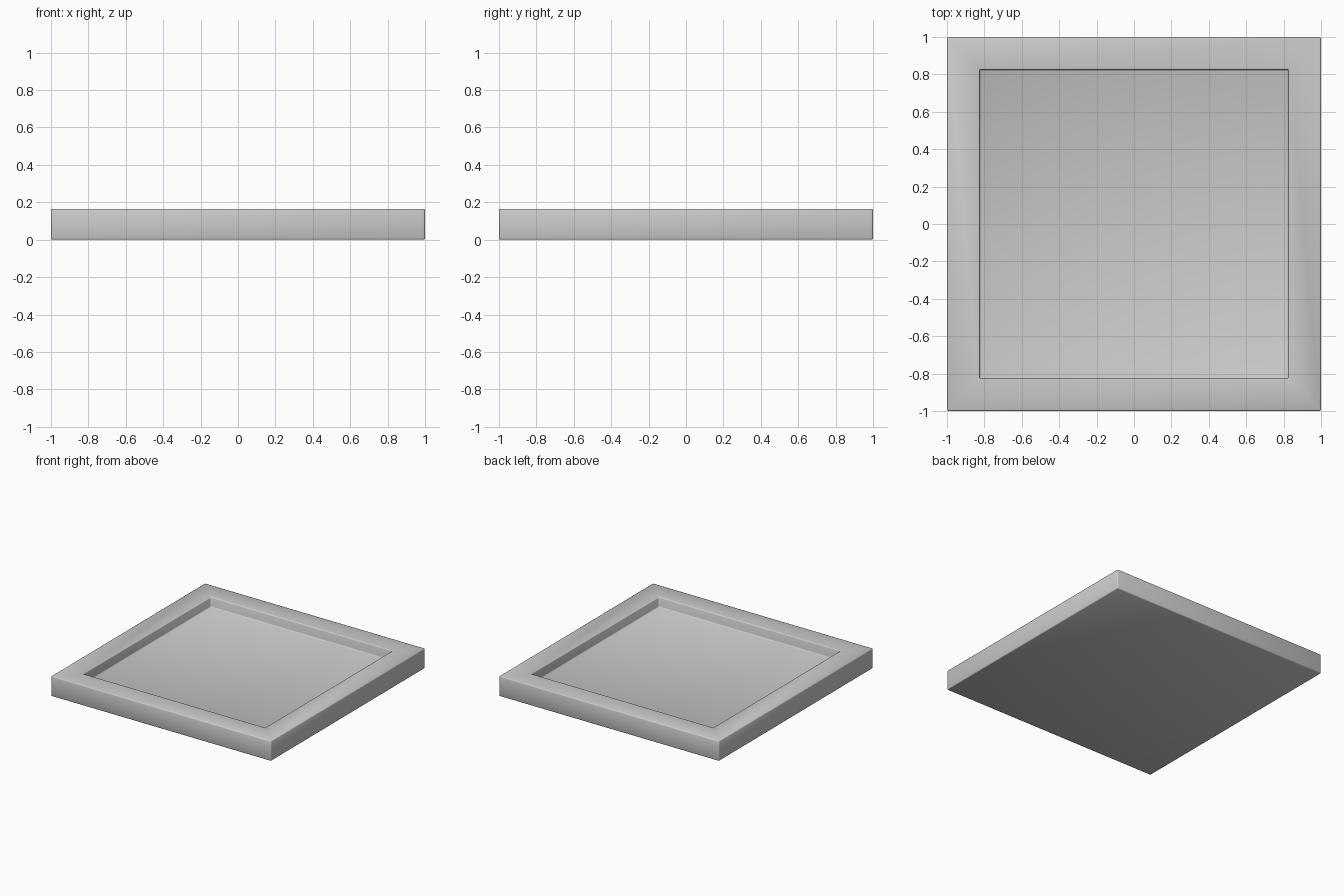
import bpy
import bmesh
import math

default = bpy.data.objects.get("Cube")
if default:
    bpy.data.objects.remove(default, do_unlink=True)

HEIGHT = 0.165
RIM = 0.175
DEPTH = 0.083

# Plain grey material
grey = bpy.data.materials.new("light_grey")
grey.use_nodes = True
colour = (0.6, 0.6, 0.6, 1)
grey.diffuse_color = colour
grey.node_tree.nodes["Principled BSDF"].inputs["Base Color"].default_value = colour

# Square slab
bm = bmesh.new()
bmesh.ops.create_cube(bm, size=1)
bmesh.ops.scale(bm, vec=(2, 2, HEIGHT), verts=bm.verts)
bmesh.ops.translate(bm, vec=(0, 0, HEIGHT / 2), verts=bm.verts)

# Recessed floor: inset the top for the rim, then sink it
bm.normal_update()
top = max(bm.faces, key=lambda f: f.calc_center_median().z)
bmesh.ops.inset_region(bm, faces=[top], thickness=RIM, use_even_offset=True)
extruded = bmesh.ops.extrude_discrete_faces(bm, faces=[top])["faces"]
bmesh.ops.translate(bm, vec=(0, 0, -DEPTH), verts=extruded[0].verts)
bmesh.ops.recalc_face_normals(bm, faces=bm.faces)

mesh = bpy.data.meshes.new("square_tray")
bm.to_mesh(mesh)
bm.free()
tray = bpy.data.objects.new("square_tray", mesh)
bpy.context.collection.objects.link(tray)
mesh.materials.append(grey)

# Slightly softened edges
bevel = tray.modifiers.new("soft_edges", 'BEVEL')
bevel.width = 0.008
bevel.segments = 2
bevel.limit_method = 'ANGLE'

bpy.ops.object.select_all(action='DESELECT')
tray.select_set(True)
bpy.context.view_layer.objects.active = tray
bpy.ops.object.modifier_apply(modifier=bevel.name)
bpy.ops.object.shade_smooth_by_angle(angle=math.radians(60))
